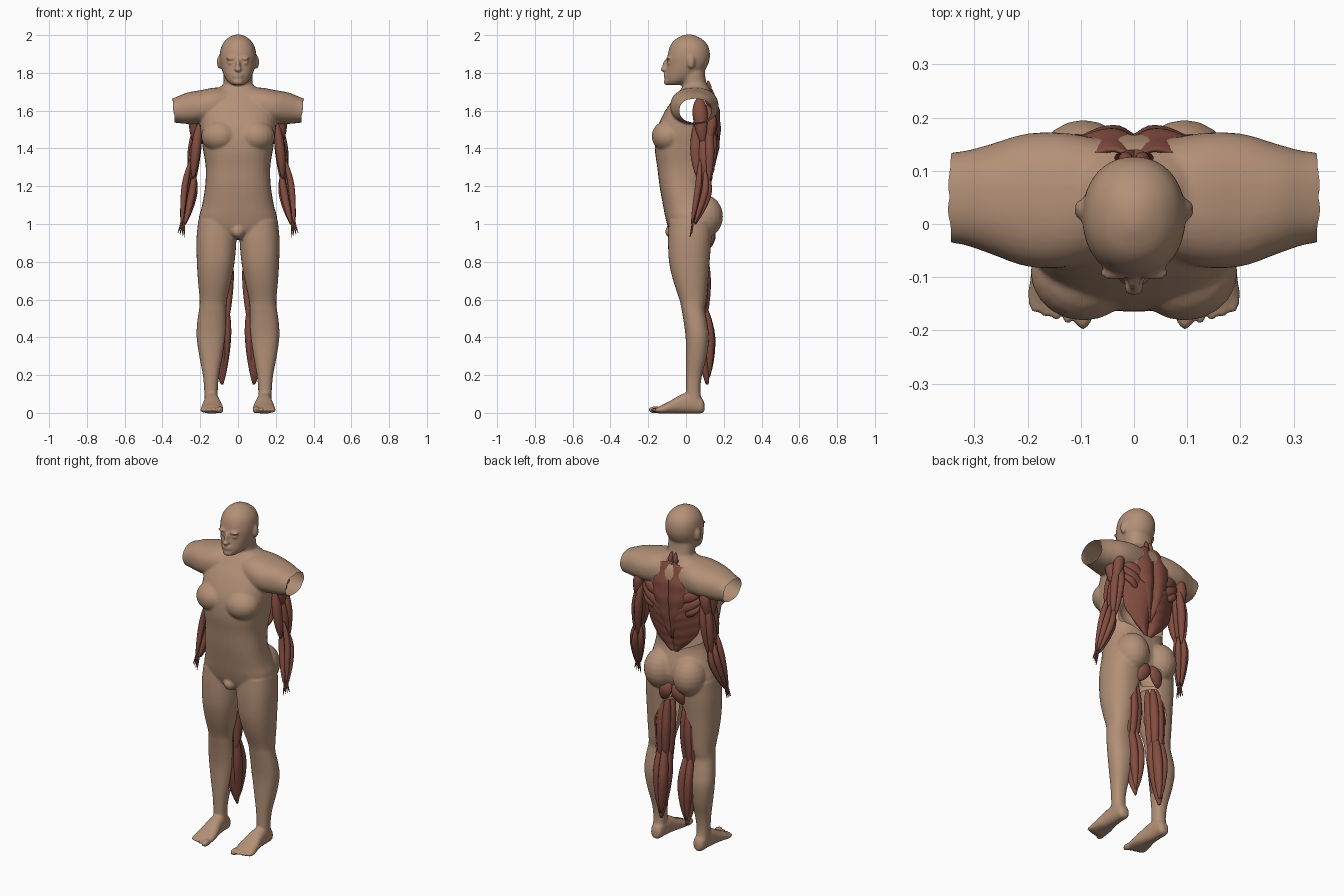
import bpy, bmesh
from math import sin, cos, pi, exp
from mathutils import Vector, Matrix


def material(name, rgb):
    m = bpy.data.materials.new(name)
    m.diffuse_color = (*rgb, 1)
    return m


SKIN = material("skin", (0.45, 0.28, 0.185))
FLESH = material("muscle", (0.23, 0.075, 0.052))


def spline(rows, n):
    """Catmull-Rom through tuples of any length."""
    out = []
    for i in range(len(rows) - 1):
        q = [rows[max(0, min(len(rows) - 1, i + k))] for k in (-1, 0, 1, 2)]
        for j in range(n + (i == len(rows) - 2)):
            t = j / n
            out.append(tuple(0.5 * (2 * b + (c - a) * t + (2 * a - 5 * b + 4 * c - d) * t * t
                             + (3 * b - a - 3 * c + d) * t ** 3) for a, b, c, d in zip(*q)))
    return out


def skin_rings(bm, rings):
    vs = [[bm.verts.new(p) for p in r] for r in rings]
    n = len(vs[0])
    fs = [bm.faces.new((a[i], a[(i + 1) % n], b[(i + 1) % n], b[i]))
          for a, b in zip(vs, vs[1:]) for i in range(n)]
    fs += [bm.faces.new(vs[0]), bm.faces.new(vs[-1])]
    bmesh.ops.recalc_face_normals(bm, faces=fs)


def loft(bm, axis, rows, s=1, p=2.3, seg=32):
    """Rows: position on axis, centre, half width, low, high."""
    rings = []
    for t, c, h, lo, hi in spline(rows, 4):
        ring = []
        for k in range(seg):
            ca, sa = cos(2 * pi * k / seg), sin(2 * pi * k / seg)
            a = c + h * abs(ca) ** (2 / p) * (1 if ca > 0 else -1)
            b = (lo + hi) / 2 + (hi - lo) / 2 * abs(sa) ** (2 / p) * (1 if sa > 0 else -1)
            x, y, z = {'z': (a, b, t), 'x': (t, a, b), 'y': (a, t, b)}[axis]
            ring.append((x * s, y, z))
        rings.append(ring)
    skin_rings(bm, rings)


def ball(bm, c, r):
    bmesh.ops.create_uvsphere(bm, u_segments=20, v_segments=12, radius=1,
                              matrix=Matrix.Translation(c) @ Matrix.Diagonal((*r, 1)))


def finish(bm, name, mat):
    me = bpy.data.meshes.new(name)
    bm.to_mesh(me)
    bm.free()
    me.materials.append(mat)
    me.shade_smooth()
    ob = bpy.data.objects.new(name, me)
    bpy.context.collection.objects.link(ob)
    return ob


# Skin: overlapping solids, later fused into one surface
bm = bmesh.new()
loft(bm, 'z', [(.92, 0, .10, -.06, .09), (.97, 0, .19, -.09, .13), (1.03, 0, .207, -.108, .15),
               (1.1, 0, .19, -.122, .14), (1.2, 0, .174, -.14, .112), (1.3, 0, .171, -.152, .13),
               (1.4, 0, .186, -.165, .155), (1.5, 0, .2, -.155, .17), (1.6, 0, .2, -.11, .17),
               (1.67, 0, .17, -.06, .155), (1.71, 0, .12, -.03, .13), (1.74, 0, .075, -.01, .11)], p=2.5)
loft(bm, 'z', [(1.62, 0, .085, -.03, .14), (1.7, 0, .08, -.02, .125), (1.75, 0, .076, -.02, .108),
               (1.8, 0, .076, -.03, .1), (1.86, 0, .07, -.03, .1)])
# Head and face
loft(bm, 'z', [(1.735, 0, .03, -.1, -.03), (1.755, 0, .055, -.107, .02), (1.79, 0, .076, -.107, .08),
               (1.84, 0, .092, -.1, .115), (1.89, 0, .097, -.098, .127), (1.94, 0, .088, -.085, .118),
               (1.975, 0, .064, -.06, .09), (1.995, 0, .035, -.025, .055), (2.003, 0, .012, 0, .03)], p=2.15)
ball(bm, (0, -.103, 1.838), (.012, .022, .035))
ball(bm, (0, -.118, 1.818), (.02, .018, .012))
ball(bm, (0, -.103, 1.753), (.028, .014, .018))
for z in (1.779, 1.792):
    ball(bm, (0, -.106, z), (.027, .012, .0065))
# Groin
ball(bm, (0, -.075, .96), (.035, .035, .035))
for s in (-1, 1):
    ball(bm, (s * .036, -.087, 1.853), (.018, .014, .01))
    ball(bm, (s * .036, -.092, 1.876), (.03, .014, .009))
    ball(bm, (s * .098, .027, 1.857), (.014, .02, .036))
    # Chest, buttock, shoulder stump
    ball(bm, (s * .095, -.09, 1.465), (.1, .092, .085))
    ball(bm, (s * .095, .095, 1.04), (.095, .101, .115))
    loft(bm, 'x', [(.02, .05, .1, 1.54, 1.72), (.12, .045, .125, 1.53, 1.722), (.2, .045, .125, 1.53, 1.708),
                   (.27, .047, .103, 1.53, 1.695), (.32, .049, .088, 1.535, 1.675),
                   (.37, .05, .083, 1.54, 1.655)], s)
    # Leg
    loft(bm, 'z', [(1.02, .11, .1, -.09, .14), (.92, .114, .106, -.095, .135), (.8, .118, .1, -.09, .125),
                   (.7, .124, .088, -.068, .117), (.6, .131, .072, -.035, .108), (.55, .134, .072, -.024, .1),
                   (.48, .139, .077, -.012, .112), (.4, .142, .077, -.002, .122), (.3, .143, .062, 0, .11),
                   (.2, .143, .043, 0, .085), (.12, .143, .036, 0, .076), (.05, .142, .036, 0, .085)], s)
    # Foot and toes
    loft(bm, 'y', [(.098, .14, .015, .01, .05), (.082, .14, .033, -.002, .08), (.03, .14, .038, -.003, .11),
                   (-.03, .138, .045, -.003, .095), (-.09, .137, .057, -.003, .06),
                   (-.14, .138, .06, -.003, .036), (-.155, .138, .052, 0, .025)], s)
    for i, (x, tip) in enumerate(((.096, -.198), (.124, -.19), (.146, -.183), (.167, -.177), (.187, -.168))):
        r = .019 if i == 0 else .0125
        ball(bm, (s * x, tip + .035, .016), (r, .036, r))

raw = finish(bm, "skin_source", SKIN)
rm = raw.modifiers.new("fuse", 'REMESH')
rm.mode, rm.voxel_size = 'VOXEL', .0068
sm = raw.modifiers.new("soften", 'SMOOTH')
sm.factor, sm.iterations = .5, 4
dg = bpy.context.evaluated_depsgraph_get()
bm = bmesh.new()
bm.from_mesh(raw.evaluated_get(dg).to_mesh())
bpy.data.objects.remove(raw)


def opening(p):
    """True where the skin is peeled away."""
    x, y, z = abs(p.x), p.y, p.z
    sleeve = z > 1.45 and x > .335 + (z - 1.54) * .1
    back = x < .18 and y > .06 and 1.17 + .45 * x < z < 1.53 + max(0, .09 - x)
    nape = y > .05 and (x / .04) ** 2 + ((z - 1.715) / .018) ** 2 < 1
    seat = y > .05 and ((x - .035) / .04) ** 2 + ((z - .925) / .045) ** 2 < 1
    leg = y > .04 and .2 < z < .86 and x < .125 - .5 * max(0, z - .74) - .5 * max(0, .32 - z)
    return sleeve or back or nape or seat or leg


bmesh.ops.delete(bm, geom=[f for f in bm.faces if opening(f.calc_center_median())], context='FACES')
rim = [v for v in bm.verts if v.is_boundary]
for _ in range(6):
    new = {v: sum((e.other_vert(v).co for e in v.link_edges if e.is_boundary), Vector())
           / max(1, sum(e.is_boundary for e in v.link_edges)) for v in rim}
    for v in rim:
        v.co = (v.co + new[v]) / 2
finish(bm, "skin", SKIN)


def muscle(bm, pts, w, t=None, out=(0, 1, 0), end=.15):
    """Mirrored spindle along a path."""
    path = [Vector(p) for p in spline(pts, 12 // (len(pts) - 1))]
    for s in (-1, 1):
        rings = []
        for i, p in enumerate(path):
            d = (path[min(i + 1, len(path) - 1)] - path[max(i - 1, 0)]).normalized()
            a = d.cross(Vector(out)).normalized()
            b = a.cross(d)
            k = max(end, sin(pi * i / (len(path) - 1)) ** .7)
            ring = [p + k * (a * w * cos(q * pi / 6) + b * (t or w) * sin(q * pi / 6)) for q in range(12)]
            rings.append([(v.x * s, v.y, v.z) for v in ring])
        skin_rings(bm, rings)


def back_y(x, z):
    ys = (.1, .115, .14, .16, .17, .165, .13, .11)
    f = max(0, min(6.99, (z - 1.1) * 10))
    i = int(f)
    return ys[i] + (ys[i + 1] - ys[i]) * (f - i) - 1.8 * x * x - .012 * exp(-(x / .02) ** 2)


def sheet(name, spine, outer, lift, fibres):
    """Mirrored fan of fibres lying on the back."""
    bm = bmesh.new()
    A, B = spline(spine, 24 // (len(spine) - 1)), spline(outer, 24 // (len(outer) - 1))
    for s in (-1, 1):
        g = []
        for j, (a, b) in enumerate(zip(A, B)):
            row = []
            for i in range(15):
                u = i / 14
                x, z = a[0] + (b[0] - a[0]) * u, a[1] + (b[1] - a[1]) * u
                y = back_y(x, z) + lift * sin(pi * min(1, u + .1)) - .003 * abs(cos(fibres * pi * j / 24))
                row.append(bm.verts.new((x * s, y, z)))
            g.append(row)
        for r, q in zip(g, g[1:]):
            for i in range(14):
                f = (r[i], q[i], q[i + 1], r[i + 1])
                bm.faces.new(f if s > 0 else f[::-1])
    ob = finish(bm, name, FLESH)
    so = ob.modifiers.new("thickness", 'SOLIDIFY')
    so.thickness = .008


# Back muscles
sheet("trapezius", [(0, 1.72), (0, 1.26)], [(.1, 1.68), (.15, 1.58), (.1, 1.48), (.004, 1.25)], .012, 5)
sheet("broad_back_muscle", [(0, 1.43), (0, 1.17)],
      [(.185, 1.51), (.17, 1.42), (.145, 1.3), (.015, 1.165)], .01, 6)
bm = bmesh.new()
for a, b, w in (((.07, .155, 1.44), (.2, .12, 1.54), .028), ((.06, .155, 1.5), (.2, .11, 1.58), .03),
                ((.09, .14, 1.41), (.2, .11, 1.5), .022), ((.06, .145, 1.6), (.2, .1, 1.65), .022)):
    muscle(bm, (a, ((a[0] + b[0]) / 2, .15, (a[2] + b[2]) / 2), b), w, .016)
finish(bm, "shoulder_blade_muscles", FLESH)

# Nape and seat
bm = bmesh.new()
muscle(bm, [(.012, .1, 1.66), (.016, .122, 1.71), (.012, .115, 1.76)], .014)
finish(bm, "nape_muscles", FLESH)
bm = bmesh.new()
muscle(bm, [(.015, .125, .99), (.04, .135, .935), (.07, .12, .87)], .038, .022)
finish(bm, "seat_muscles", FLESH)

# Arms: path and thickness of every strand
bm = bmesh.new()
for pts, w, t in (
        ([(.18, .07, 1.67), (.225, .075, 1.58), (.228, .09, 1.42)], .035, .04),
        ([(.19, .11, 1.63), (.22, .135, 1.54), (.232, .11, 1.4)], .03, .028),
        ([(.2, .06, 1.56), (.222, .052, 1.4), (.238, .065, 1.24)], .026, .03),
        ([(.2, .13, 1.55), (.216, .14, 1.4), (.235, .12, 1.21)], .022, .025),
        ([(.22, .12, 1.54), (.245, .125, 1.39), (.25, .12, 1.22)], .021, .025),
        ([(.21, .09, 1.5), (.235, .095, 1.36), (.242, .095, 1.22)], .026, .03)):
    muscle(bm, pts, w, t)
finish(bm, "upper_arm_muscles", FLESH)
bm = bmesh.new()
for pts, w in (([(.25, .075, 1.34), (.282, .065, 1.2), (.298, .03, 1.0)], .017),
               ([(.25, .1, 1.29), (.28, .1, 1.17), (.3, .045, 1.0)], .018),
               ([(.23, .075, 1.27), (.245, .07, 1.16), (.28, .03, 1.0)], .02),
               ([(.228, .1, 1.26), (.235, .095, 1.15), (.278, .045, 1.0)], .018),
               ([(.242, .12, 1.26), (.258, .115, 1.15), (.29, .05, 1.0)], .018)):
    muscle(bm, pts, w, end=.22)
for i in range(4):
    muscle(bm, [(.279 + .006 * i, .045, 1.06), (.284 + .006 * i, .035, 1.0),
                (.285 + .011 * i, .02 + .004 * i, .93 + .008 * i)], .005, end=.4)
finish(bm, "forearm_muscles", FLESH)

# Legs
bm = bmesh.new()
for x0, x1, y, w in ((.045, .06, .065, .026), (.06, .072, .095, .027), (.09, .1, .1, .027), (.115, .12, .09, .022)):
    muscle(bm, [(x0, y - .01, .89), ((x0 + x1) / 2 - .004, y + .005, .7), (x1, y - .002, .47)], w)
finish(bm, "thigh_muscles", FLESH)
bm = bmesh.new()
for pts, w, t in (([(.078, .085, .6), (.064, .125, .4), (.08, .118, .18)], .026, .03),
                  ([(.1, .085, .6), (.104, .122, .41), (.088, .118, .18)], .023, .028),
                  ([(.06, .07, .58), (.06, .085, .4), (.082, .11, .15)], .024, .03),
                  ([(.1, .075, .55), (.095, .08, .36), (.085, .115, .15)], .036, .03)):
    muscle(bm, pts, w, t)
finish(bm, "calf_muscles", FLESH)
